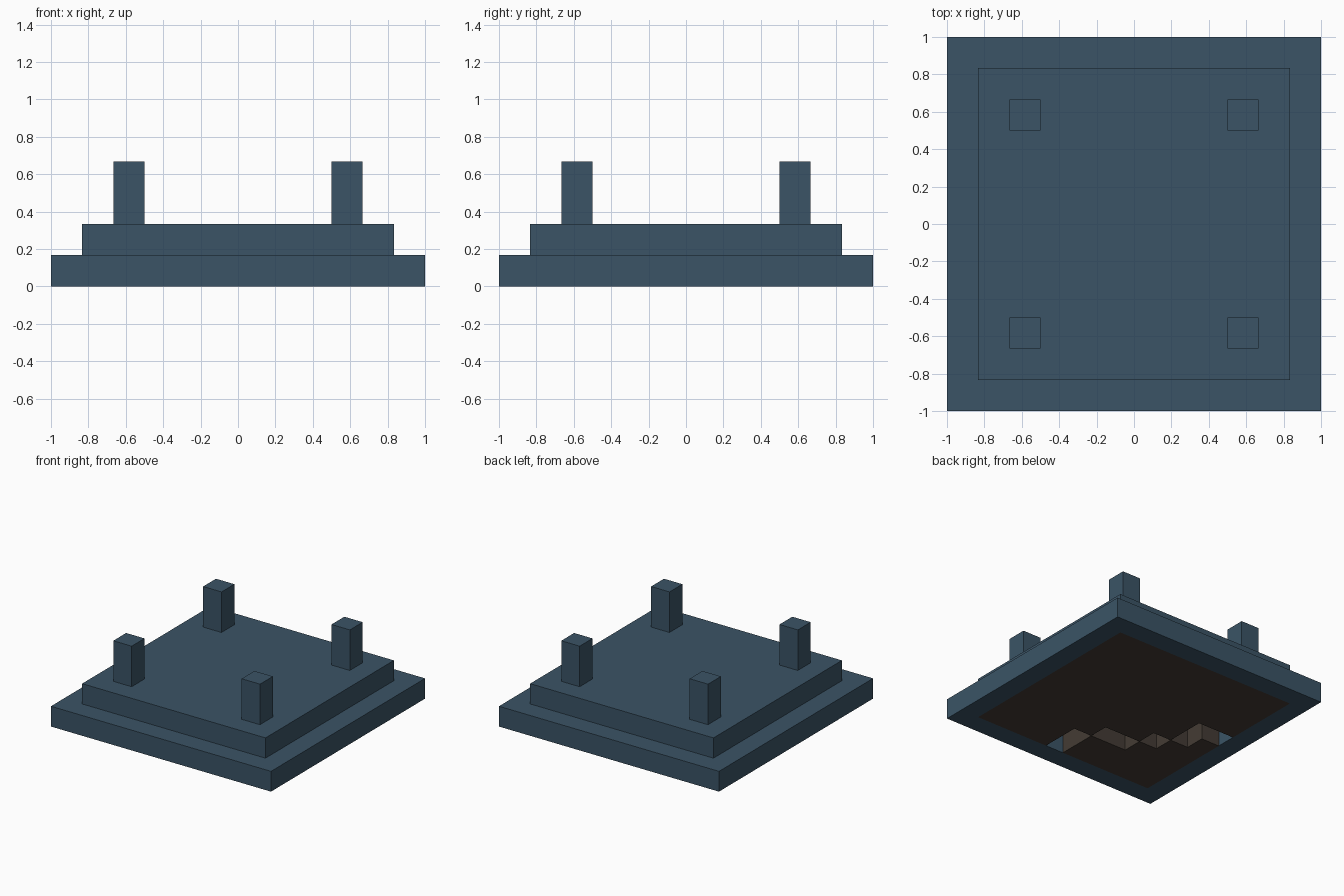
import bpy, bmesh
from mathutils import Vector

if "Cube" in bpy.data.objects:
    bpy.data.objects.remove(bpy.data.objects["Cube"], do_unlink=True)

U = 1 / 6  # block size


def material(name, rgb):
    m = bpy.data.materials.new(name)
    m.use_nodes = True
    col = (*rgb, 1)
    m.diffuse_color = col
    bsdf = next(n for n in m.node_tree.nodes if n.type == 'BSDF_PRINCIPLED')
    bsdf.inputs["Base Color"].default_value = col
    return m


blue = material("slate_blue", (0.043, 0.088, 0.133))
brown = material("dark_brown", (0.058, 0.044, 0.035))


def finish(name, bm, mat):
    me = bpy.data.meshes.new(name)
    bm.to_mesh(me)
    bm.free()
    me.materials.append(mat)
    ob = bpy.data.objects.new(name, me)
    bpy.context.collection.objects.link(ob)
    return ob


def box(name, lo, hi, mat):
    """Box between two corners given in block units."""
    lo, hi = Vector(lo) * U, Vector(hi) * U
    bm = bmesh.new()
    bmesh.ops.create_cube(bm, size=1)
    for v in bm.verts:
        v.co = Vector(((lo[i] + hi[i]) / 2 + v.co[i] * (hi[i] - lo[i]) for i in range(3)))
    return finish(name, bm, mat)


def sheet(name, cells, mat):
    """One-block-thick slab made of the given unit cells."""
    bm = bmesh.new()
    bmesh.ops.create_grid(bm, x_segments=12, y_segments=12, size=1)
    gone = []
    for f in bm.faces:
        c = f.calc_center_median() / U
        if not cells(c.x, c.y):
            gone.append(f)
    bmesh.ops.delete(bm, geom=gone, context='FACES')
    ob = finish(name, bm, mat)
    s = ob.modifiers.new("thickness", 'SOLIDIFY')
    s.thickness = U
    s.offset = 1
    return ob


# Winding channel in the underside: x0, x1, y0, y1 in block units
channel = [(-5, -4, 0, 1), (-4, -3, -1, 1), (-3, -2, -2, -1),
           (-2, 0, -3, -2), (0, 1, -5, -3)]


def inner(x, y):
    return max(abs(x), abs(y)) < 5


def in_channel(x, y):
    return any(a < x < b and c < y < d for a, b, c, d in channel)


# Outer border and the brown floor set into it
sheet("base_frame", lambda x, y: not inner(x, y), blue)
sheet("base_floor", lambda x, y: inner(x, y) and not in_channel(x, y), brown)

# Upper tier
box("upper_tier", (-5, -5, 1), (5, 5, 2), blue)

# Four corner posts
for sx, side in ((-1, "right"), (1, "left")):
    for sy, end in ((-1, "front"), (1, "back")):
        x, y = sx * 3.5, sy * 3.5
        box(f"{end}_{side}_post", (x - .5, y - .5, 2), (x + .5, y + .5, 4), blue)
